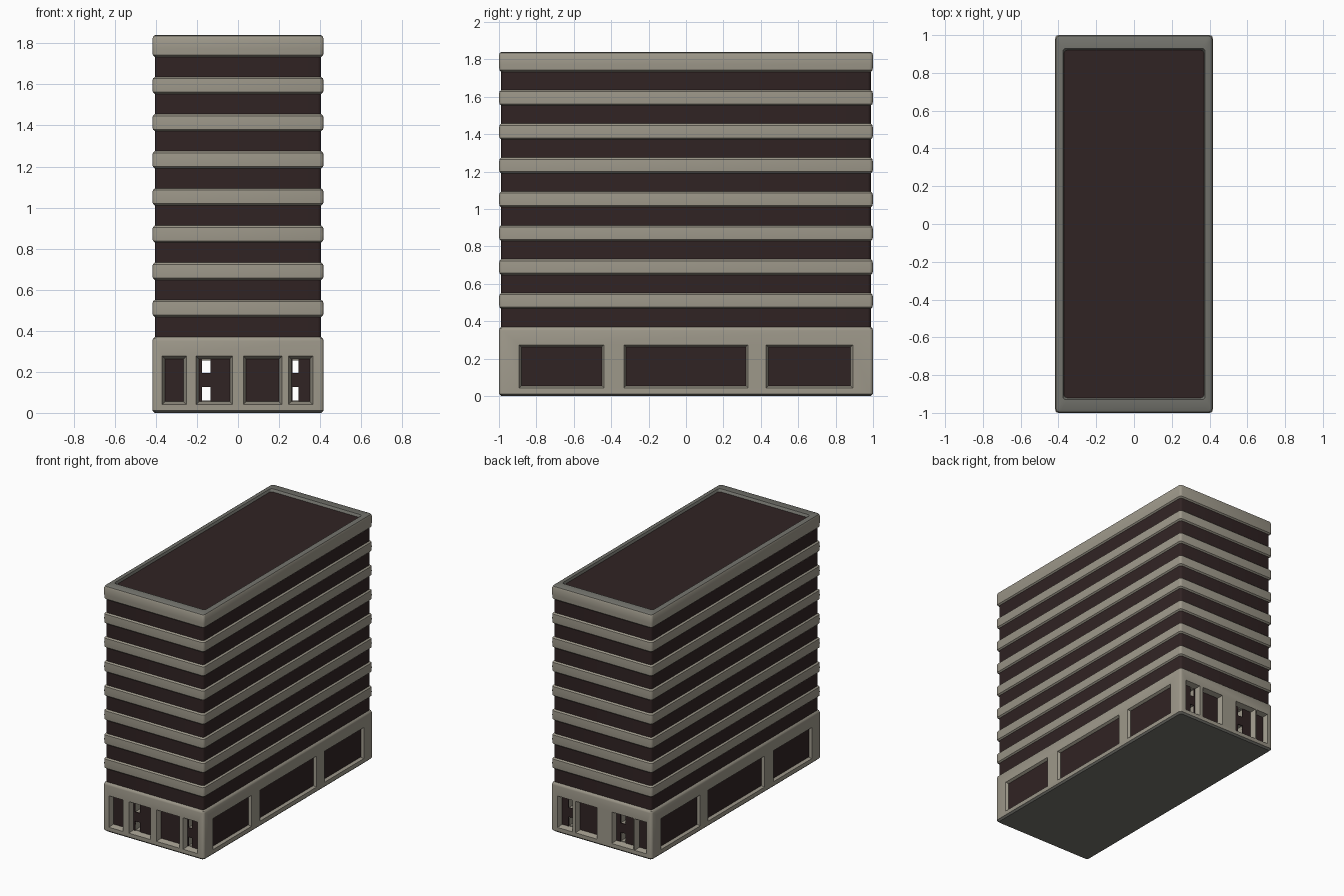
import bpy, bmesh, math

if "Cube" in bpy.data.objects:
    bpy.data.objects.remove(bpy.data.objects["Cube"])

HX, HY = 0.417, 1.0          # half width, half length
Z_BASE, FLOORS, STEP, GLASS_H = 0.37, 8, 0.181, 0.097
TOP = 1.84


def material(name, rgb):
    m = bpy.data.materials.new(name)
    m.diffuse_color = (*rgb, 1)
    m.use_nodes = True
    m.node_tree.nodes["Principled BSDF"].inputs["Base Color"].default_value = m.diffuse_color
    return m


STONE = material("warm stone", (0.34, 0.315, 0.255))
DARK = material("dark glass", (0.030, 0.017, 0.017))
GREY = material("weathered grey", (0.17, 0.17, 0.15))
MATS = [STONE, DARK, GREY]


def make_object(name, bm, mats):
    bmesh.ops.recalc_face_normals(bm, faces=bm.faces)
    me = bpy.data.meshes.new(name)
    bm.to_mesh(me)
    bm.free()
    for m in mats:
        me.materials.append(m)
    ob = bpy.data.objects.new(name, me)
    bpy.context.collection.objects.link(ob)
    return ob


def activate(ob):
    bpy.ops.object.select_all(action='DESELECT')
    ob.select_set(True)
    bpy.context.view_layer.objects.active = ob


def rounded_ring(bm, hx, hy, z, r=0.018, n=3):
    verts = []
    for k, (sx, sy) in enumerate([(1, 1), (-1, 1), (-1, -1), (1, -1)]):
        for i in range(n + 1):
            a = math.pi / 2 * (k + i / n)
            verts.append(bm.verts.new((sx * (hx - r) + r * math.cos(a),
                                       sy * (hy - r) + r * math.sin(a), z)))
    return verts


def loft(name, profile, cap_bottom, cap_top):
    """profile rows: z, inset x, inset y, material of the strip above"""
    bm = bmesh.new()
    rings = [rounded_ring(bm, HX - ix, HY - iy, z) for z, ix, iy, _ in profile]
    for (lo, hi), row in zip(zip(rings, rings[1:]), profile):
        for i in range(len(lo)):
            j = (i + 1) % len(lo)
            bm.faces.new((lo[i], lo[j], hi[j], hi[i])).material_index = row[3]
    bm.faces.new(rings[0][::-1]).material_index = cap_bottom
    bm.faces.new(rings[-1]).material_index = cap_top
    return make_object(name, bm, MATS)


# Maps wall coordinates (along, depth into wall, height) to space
WALLS = {
    "front": lambda u, d, z: (u, -HY + d, z),
    "back": lambda u, d, z: (u, HY - d, z),
    "right": lambda u, d, z: (HX - d, u, z),
    "left": lambda u, d, z: (-HX + d, u, z),
}


def wall_box(bm, wall, u0, u1, z0, z1, d0, d1, flare=0.0):
    """box set in a wall, wider by flare at its outer end"""
    f = WALLS[wall]
    a, b = [[bm.verts.new(f(u, d, z)) for u, z in
             [(u0 - g, z0 - g), (u1 + g, z0 - g), (u1 + g, z1 + g), (u0 - g, z1 + g)]]
            for d, g in ((d0, flare), (d1, 0))]
    bm.faces.new(a)
    bm.faces.new(b)
    for i in range(4):
        j = (i + 1) % 4
        bm.faces.new((a[i], a[j], b[j], b[i]))


# Upper floors: recessed glass strips between softly bulging stone bands
G = 0.012
profile = []
for i in range(FLOORS):
    z = Z_BASE + i * STEP
    s = z + GLASS_H
    profile += [(z, G, G, 1), (s, G, G, 0), (s + 0.009, 0.002, 0.002, 0),
                (s + 0.04, 0, 0, 0)]
    if i < FLOORS - 1:
        profile.append((z + STEP - 0.009, 0.002, 0.002, 0))
# Parapet rim and sunken roof
profile += [(TOP - 0.018, 0, 0, 0), (TOP - 0.005, 0.005, 0.005, 2),
            (TOP, 0.014, 0.014, 2), (TOP, 0.040, 0.070, 2),
            (TOP - 0.018, 0.046, 0.080, 2)]
tower = loft("tower_floors", profile, 0, 1)

# Ground floor block
base = loft("ground_floor", [(0, 0.012, 0.012, 2), (0.012, 0, 0, 0),
                             (0.35, 0, 0, 0), (0.362, 0.003, 0.003, 0),
                             (Z_BASE, G, G, 0)], 2, 0)

# Openings of each wall (along-wall start and end)
SIDE = [(-0.88, -0.45), (-0.32, 0.32), (0.44, 0.88)]
OPENINGS = {
    "right": SIDE,
    "left": SIDE,
    "front": [(-0.355, -0.265), (-0.19, -0.04), (0.04, 0.20), (0.26, 0.35)],
    "back": [(-0.36, -0.29), (-0.25, -0.10), (0.05, 0.20), (0.255, 0.35)],
}
DEPTH = {"right": 0.022, "left": 0.022, "front": 0.04, "back": 0.04}
SLITS = [(-0.175, -0.135), (0.265, 0.295)]
SLIT_Z = [(0.06, 0.125), (0.195, 0.255)]
Z0, Z1 = 0.055, 0.262

reveals, passages = bmesh.new(), bmesh.new()
for wall, spans in OPENINGS.items():
    for u0, u1 in spans:
        wall_box(reveals, wall, u0, u1, Z0, Z1, -0.01, DEPTH[wall], 0.018)
for u0, u1 in SLITS:
    for z0, z1 in SLIT_Z:
        wall_box(passages, "front", u0, u1, z0, z1, -0.05, 2 * HY + 0.05)

for name, bm in (("reveal_cutter", reveals), ("passage_cutter", passages)):
    cutter = make_object(name, bm, [STONE])
    cutter.hide_render = True
    mod = base.modifiers.new(name, 'BOOLEAN')
    mod.operation, mod.solver, mod.object = 'DIFFERENCE', 'EXACT', cutter
    activate(base)
    bpy.ops.object.modifier_apply(modifier=name)
    bpy.data.objects.remove(cutter)

# Dark glass panes, leaving the narrow see-through gaps open
for wall, spans in OPENINGS.items():
    bm = bmesh.new()
    d = DEPTH[wall]
    for u0, u1 in spans:
        gap = next((s for s in SLITS if wall in ("front", "back")
                    and u0 < s[0] and s[1] < u1), None)
        if gap is None:
            pieces = [(u0, u1, Z0, Z1)]
        else:
            pieces = [(u0, gap[0], Z0, Z1), (gap[1], u1, Z0, Z1),
                      (gap[0], gap[1], SLIT_Z[0][1], SLIT_Z[1][0])]
        for a, b, c, e in pieces:
            wall_box(bm, wall, a, b, c, e, d - 0.006, d + 0.002)
    make_object(wall + "_windows", bm, [DARK])

for ob in (tower, base):
    activate(ob)
    bpy.ops.object.shade_smooth_by_angle(angle=math.radians(35))
